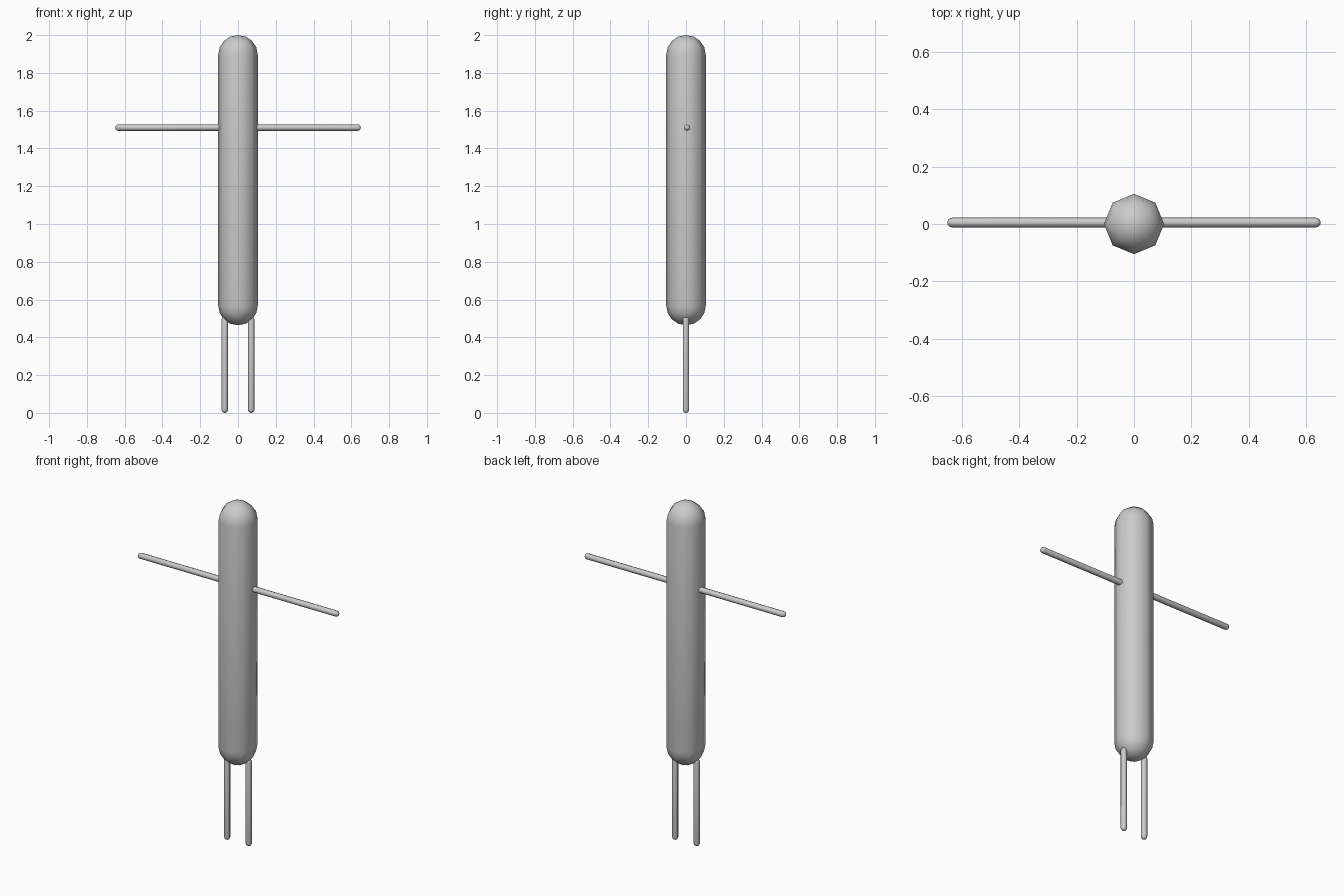
import bpy, bmesh, math
from mathutils import Matrix

if "Cube" in bpy.data.objects:
    bpy.data.objects.remove(bpy.data.objects["Cube"])

SIDES, RINGS = 8, 4

grey = bpy.data.materials.new("plain_grey")
grey.diffuse_color = (0.6, 0.6, 0.6, 1)
grey.use_nodes = True
grey.node_tree.nodes["Principled BSDF"].inputs["Base Color"].default_value = grey.diffuse_color


def capsule(name, radius, length, location, tilt=0.0):
    """Eight-sided rod with rounded ends, tilted about the y axis."""
    half = length / 2 - radius
    angles = [math.pi / 2 * i / RINGS for i in range(RINGS + 1)]
    profile = [(radius * math.sin(a), half + radius * math.cos(a)) for a in angles]
    profile += [(r, -z) for r, z in reversed(profile)]

    bm = bmesh.new()
    top = bm.verts.new((0, 0, profile[0][1]))
    bottom = bm.verts.new((0, 0, profile[-1][1]))
    rings = [[bm.verts.new((r * math.cos(2 * math.pi * k / SIDES),
                            r * math.sin(2 * math.pi * k / SIDES), z))
              for k in range(SIDES)] for r, z in profile[1:-1]]
    for k in range(SIDES):
        n = (k + 1) % SIDES
        bm.faces.new((top, rings[0][k], rings[0][n]))
        bm.faces.new((bottom, rings[-1][n], rings[-1][k]))
        for a, b in zip(rings, rings[1:]):
            bm.faces.new((a[k], b[k], b[n], a[n]))
    for f in bm.faces:
        f.smooth = True
    bm.transform(Matrix.Rotation(tilt, 4, 'Y'))
    mesh = bpy.data.meshes.new(name)
    bm.to_mesh(mesh)
    bm.free()
    mesh.materials.append(grey)
    obj = bpy.data.objects.new(name, mesh)
    obj.location = location
    bpy.context.collection.objects.link(obj)
    return obj


# Tall rounded body
capsule("body", 0.105, 1.536, (0, 0, 1.232))

# Arms: one thin bar through the body
capsule("arms", 0.017, 1.30, (0, 0.005, 1.51), math.pi / 2)

# Pair of thin legs
for side, x in (("left", -0.07), ("right", 0.07)):
    capsule(side + "_leg", 0.017, 0.51, (x, 0, 0.255))
